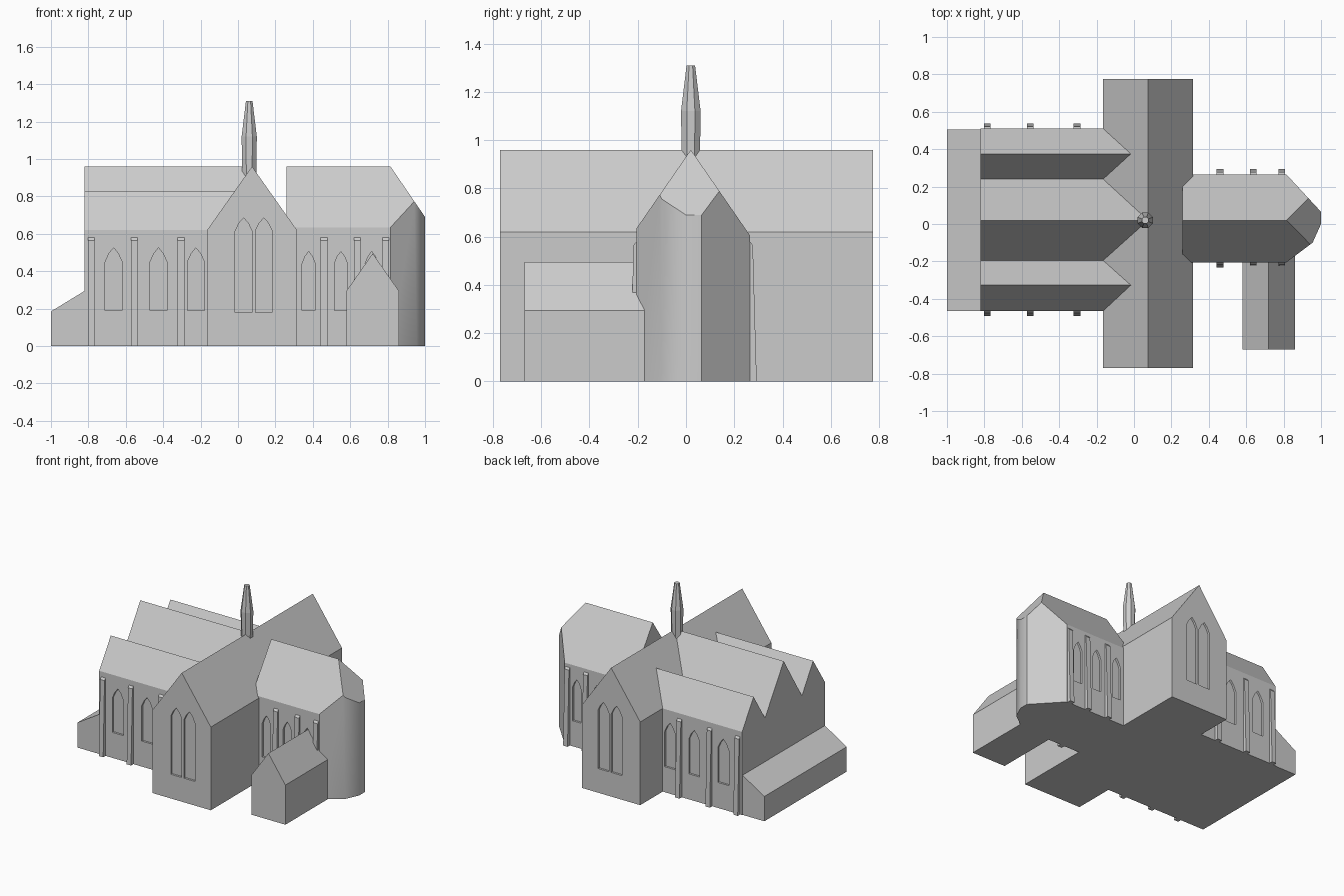
import bpy, bmesh, math
from mathutils import Vector

old = bpy.data.objects.get("Cube")
if old:
    bpy.data.objects.remove(old, do_unlink=True)

stone = bpy.data.materials.new("grey_stone")
stone.use_nodes = True
GREY = (0.6, 0.6, 0.6, 1)
stone.diffuse_color = GREY
stone.node_tree.nodes["Principled BSDF"].inputs["Base Color"].default_value = GREY

PLACE = {
    "x": lambda p, t: (t, p[0], p[1]),
    "y": lambda p, t: (p[0], t, p[1]),
    "z": lambda p, t: (p[0], p[1], t),
}


def add_prism(bm, outline, axis, start, end):
    """Extrude a flat outline along an axis."""
    put = PLACE[axis]
    a = [bm.verts.new(put(p, start)) for p in outline]
    b = [bm.verts.new(put(p, end)) for p in outline]
    faces = [bm.faces.new(a), bm.faces.new(b[::-1])]
    for i in range(len(a)):
        j = (i + 1) % len(a)
        faces.append(bm.faces.new((a[i], b[i], b[j], a[j])))
    bmesh.ops.recalc_face_normals(bm, faces=faces)


def finish(name, bm):
    mesh = bpy.data.meshes.new(name)
    bm.to_mesh(mesh)
    bm.free()
    mesh.materials.append(stone)
    obj = bpy.data.objects.new(name, mesh)
    bpy.context.collection.objects.link(obj)
    return obj


def prism(name, outline, axis, start, end):
    bm = bmesh.new()
    add_prism(bm, outline, axis, start, end)
    return finish(name, bm)


def cut_windows(wall, centres, width, sill, spring, top, sides, depth=0.015):
    """Sink pointed window niches into the walls at the given y positions."""
    bm = bmesh.new()
    h = width / 2
    for y in sides:
        inward = -depth if y > 0 else depth
        for x in centres:
            arch = [(x - h, sill), (x + h, sill), (x + h, spring),
                    (x + h * 0.55, spring + (top - spring) * 0.6), (x, top),
                    (x - h * 0.55, spring + (top - spring) * 0.6), (x - h, spring)]
            add_prism(bm, arch, "y", y + inward, y - inward * 3)
    cutter = finish("window_cutter", bm)
    cutter.hide_render = True
    mod = wall.modifiers.new("windows", "BOOLEAN")
    mod.operation = "DIFFERENCE"
    mod.solver = "EXACT"
    mod.object = cutter
    bpy.context.view_layer.objects.active = wall
    bpy.ops.object.modifier_apply(modifier=mod.name)
    bpy.data.objects.remove(cutter, do_unlink=True)


def buttresses(name, centres, sides):
    """Slim leaning wall piers with a sloped cap."""
    bm = bmesh.new()
    for y in sides:
        s = 1 if y > 0 else -1
        profile = [(y - s * 0.02, 0), (y + s * 0.028, 0), (y + s * 0.012, 0.565),
                   (y, 0.58), (y - s * 0.02, 0.58)]
        for x in centres:
            add_prism(bm, profile, "x", x - 0.018, x + 0.018)
    return finish(name, bm)


EAVE, RIDGE, MID = 0.62, 0.96, 0.02

# Nave with two lower aisles under parallel gables
nave = prism("nave", [(-0.465, 0), (0.51, 0), (0.51, EAVE), (0.375, 0.83), (0.24, EAVE),
                      (MID, RIDGE), (-0.195, EAVE), (-0.327, 0.83), (-0.465, EAVE)],
             "x", -0.82, 0.06)
cut_windows(nave, (-0.665, -0.425, -0.225), 0.09, 0.19, 0.45, 0.525, (-0.465, 0.51))
buttresses("nave_buttresses", (-0.785, -0.555, -0.305), (-0.465, 0.51))

# Transept across the building
transept = prism("transept", [(-0.165, 0), (0.315, 0), (0.315, EAVE), (0.075, RIDGE),
                              (-0.165, EAVE)], "y", -0.77, 0.775)
cut_windows(transept, (0.03, 0.138), 0.09, 0.18, 0.615, 0.685, (-0.77, 0.775))

# Choir and apse: one plan trimmed by two roof slopes and an end hip
bm = bmesh.new()
plan = [(0.26, 0.265), (0.815, 0.265), (1, 0.065), (1, 0), (0.955, -0.1),
        (0.815, -0.205), (0.26, -0.205)]
add_prism(bm, plan, "z", 0, 1.2)
for slope in ((0, 1.447, 1), (0, -1.447, 1), (1.46, 0, 1)):
    cut = bmesh.ops.bisect_plane(bm, geom=bm.verts[:] + bm.edges[:] + bm.faces[:],
                                 plane_co=(0.815, MID, RIDGE),
                                 plane_no=Vector(slope).normalized(), clear_outer=True)
    rim = [e for e in cut["geom_cut"] if isinstance(e, bmesh.types.BMEdge)]
    bmesh.ops.edgeloop_fill(bm, edges=rim)
bmesh.ops.recalc_face_normals(bm, faces=bm.faces)
choir = finish("choir", bm)
cut_windows(choir, (0.378, 0.55, 0.715), 0.07, 0.19, 0.44, 0.505, (-0.205, 0.265))
buttresses("choir_buttresses", (0.46, 0.637, 0.79), (-0.205, 0.265))
bpy.ops.object.select_all(action="DESELECT")
choir.select_set(True)
bpy.context.view_layer.objects.active = choir
bpy.ops.object.shade_smooth_by_angle(angle=math.radians(32))

# Side chapel and west porch
prism("side_chapel", [(0.58, 0), (0.86, 0), (0.86, 0.295), (0.72, 0.495), (0.58, 0.295)],
      "y", -0.67, -0.12)
prism("west_porch", [(-1, 0), (-0.81, 0), (-0.81, 0.301), (-1, 0.185)], "y", -0.465, 0.505)

# Eight-sided spire over the crossing
bm = bmesh.new()
rings = []
for radius, z in ((0.04, 0.88), (0.044, 1.12), (0.019, 1.31)):
    rings.append([bm.verts.new((0.06 + radius * math.cos(a), MID + radius * math.sin(a), z))
                  for a in (math.pi / 8 + k * math.pi / 4 for k in range(8))])
for low, high in zip(rings, rings[1:]):
    for k in range(8):
        n = (k + 1) % 8
        bm.faces.new((low[k], low[n], high[n], high[k]))
bm.faces.new(rings[-1])
bm.faces.new(rings[0][::-1])
finish("spire", bm)
